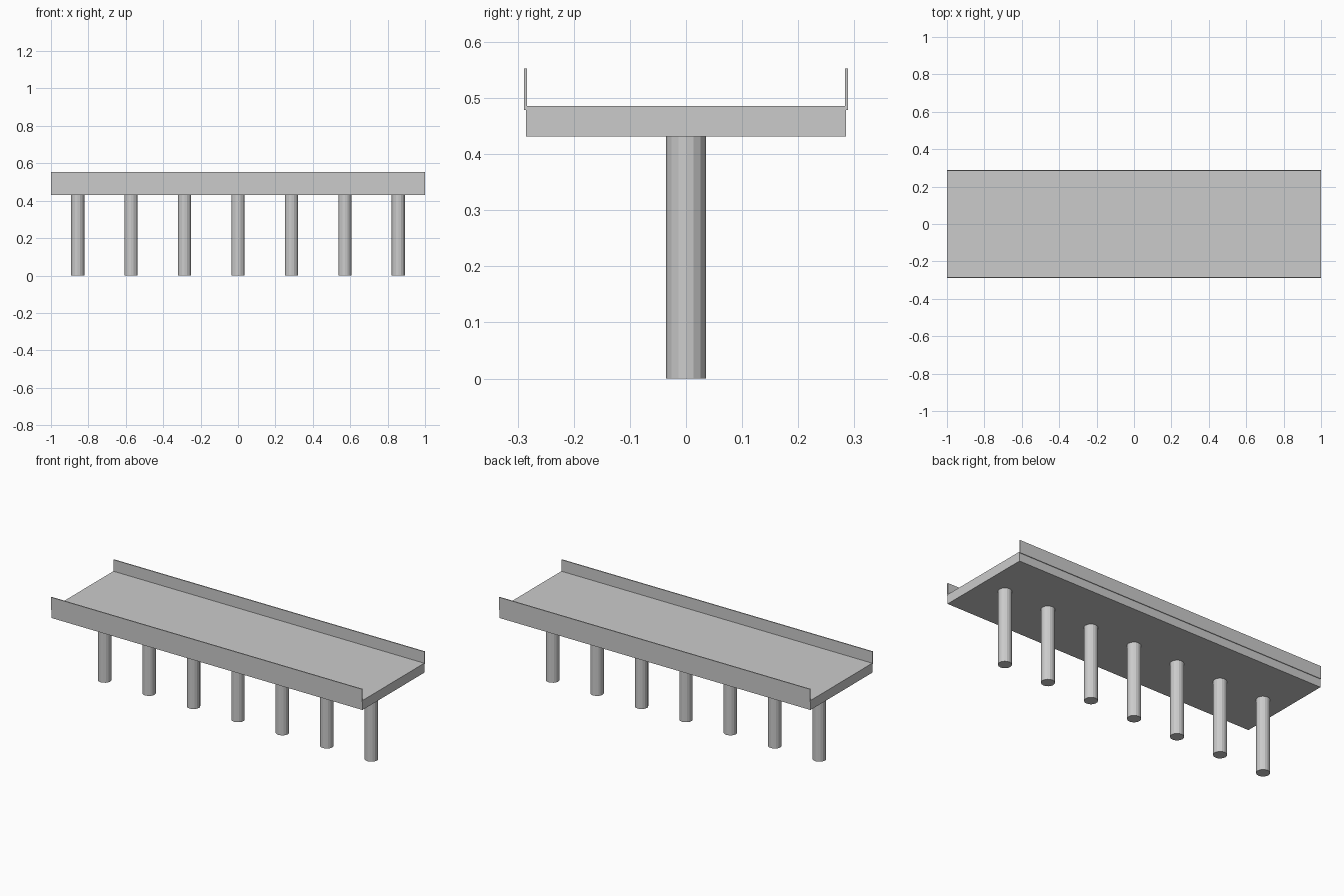
import bpy

if "Cube" in bpy.data.objects:
    bpy.data.objects.remove(bpy.data.objects["Cube"])


def box(name, x, y, z):
    """Box from (min, max) ranges on each axis."""
    bpy.ops.mesh.primitive_cube_add(
        size=1, location=[(a + b) / 2 for a, b in (x, y, z)])
    ob = bpy.context.object
    ob.name = name
    ob.scale = [b - a for a, b in (x, y, z)]
    bpy.ops.object.transform_apply(location=False, rotation=False, scale=True)
    return ob


DECK_BOTTOM, DECK_TOP = 0.431, 0.486

# Road deck
box("bridge_deck", (-1, 1), (-0.285, 0.285), (DECK_BOTTOM, DECK_TOP))

# Thin side barriers, overlapping the deck edges
box("front_barrier", (-1, 1), (-0.289, -0.283), (0.479, 0.553))
box("back_barrier", (-1, 1), (0.283, 0.289), (0.479, 0.553))

# Row of seven support columns
for i in range(7):
    bpy.ops.mesh.primitive_cylinder_add(
        vertices=16, radius=0.036, depth=DECK_BOTTOM,
        location=((i - 3) * 0.286, 0, DECK_BOTTOM / 2))
    column = bpy.context.object
    column.name = f"support_column_{i + 1}"
